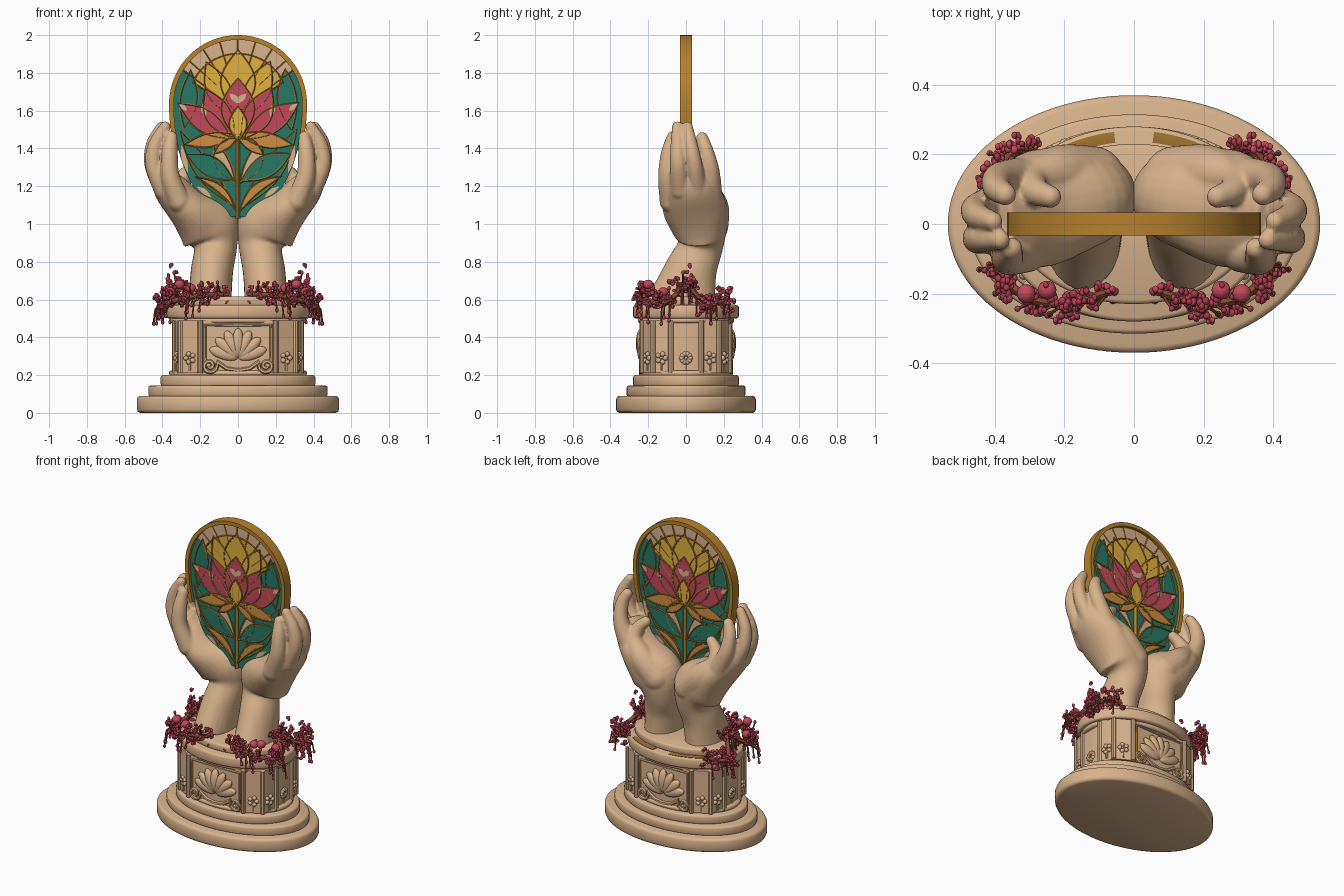
import bpy, bmesh, math, random
from mathutils import Vector, Matrix

random.seed(7)
if bpy.data.objects.get("Cube"):
    bpy.data.objects.remove(bpy.data.objects["Cube"])

def material(name, *rgb):
    m = bpy.data.materials.new(name)
    m.use_nodes = True
    m.diffuse_color = (*rgb, 1)
    m.node_tree.nodes["Principled BSDF"].inputs["Base Color"].default_value = (*rgb, 1)
    return m

STONE = material("warm stone", 0.69, 0.45, 0.26)
GOLD = material("old gold", 0.47, 0.22, 0.025)
LEAD = material("dark gold leading", 0.36, 0.17, 0.03)
YELLOW = material("yellow glass", 0.76, 0.44, 0.05)
PINK = material("pink", 0.56, 0.065, 0.11)
TEAL = material("teal glass", 0.02, 0.19, 0.13)
ORANGE = material("orange glass", 0.62, 0.27, 0.05)
CRIMSON = material("crimson", 0.42, 0.045, 0.075)
BROWN = material("brown vine", 0.24, 0.07, 0.03)

def finish(name, bm, mat, angle=40, axes=None):
    bmesh.ops.recalc_face_normals(bm, faces=bm.faces)
    me = bpy.data.meshes.new(name)
    bm.to_mesh(me)
    bm.free()
    me.materials.append(mat)
    ob = bpy.data.objects.new(name, me)
    bpy.context.collection.objects.link(ob)
    bpy.ops.object.select_all(action='DESELECT')
    ob.select_set(True)
    bpy.context.view_layer.objects.active = ob
    bpy.ops.object.shade_smooth_by_angle(angle=math.radians(angle))
    if axes:
        mirror(ob, axes)
    return ob

def mirror(ob, axes):
    mod = ob.modifiers.new("mirror", 'MIRROR')
    mod.use_axis = [a in axes for a in "xyz"]
    mod.use_mirror_merge = False

def skin(bm, rings):
    """Join rings of points into a closed, capped surface."""
    rows = [[bm.verts.new(p) for p in ring] for ring in rings]
    n = len(rows[0])
    for lo, hi in zip(rows, rows[1:]):
        for i in range(n):
            bm.faces.new((lo[i], lo[(i + 1) % n], hi[(i + 1) % n], hi[i]))
    bm.faces.new(rows[0][::-1])
    bm.faces.new(rows[-1])

def spline(pts, steps):
    """Catmull-Rom through points of any dimension."""
    p, out = [Vector(q) for q in [pts[0], *pts, pts[-1]]], []
    for a, b, c, d in zip(p, p[1:], p[2:], p[3:]):
        for t in [k / steps for k in range(steps)]:
            out.append(0.5 * (2 * b + (c - a) * t + (2 * a - 5 * b + 4 * c - d) * t * t
                              + (3 * b - a - 3 * c + d) * t ** 3))
    return out + [p[-1]]

def tube(bm, pts, radii, sides=6):
    """Sweep an ellipse along pts; radii are (across, along y) pairs or one number."""
    pts, rings = [Vector(p) for p in pts], []
    if not isinstance(radii, list):
        radii = [(radii, radii)] * len(pts)
    for i, p in enumerate(pts):
        t = (pts[min(i + 1, len(pts) - 1)] - pts[max(i - 1, 0)]).normalized()
        a = t.cross(Vector((0, 1, 0)))
        a = a.normalized() if a.length > 0.05 else Vector((1, 0, 0))
        b, (w, d) = t.cross(a).normalized(), radii[i]
        angles = [math.tau * k / sides for k in range(sides)]
        rings.append([p + a * w * math.cos(u) + b * d * math.sin(u) for u in angles])
    skin(bm, rings)

def blob(bm, c, size, tilt=0, sub=2):
    m = Matrix.Translation(c) @ Matrix.Rotation(tilt, 4, 'Y') @ Matrix.Diagonal((*size, 1))
    bmesh.ops.create_icosphere(bm, subdivisions=sub, radius=1, matrix=m)

# Oval stepped pedestal
def tier(name, rx, ry, z0, z1, r=0.012):
    bm = bmesh.new()
    prof = [(r, z0), (r * 0.3, z0 + r * 0.3), (0, z0 + r), (0, z1 - r), (r * 0.3, z1 - r * 0.3), (r, z1)]
    angles = [math.tau * k / 96 for k in range(96)]
    skin(bm, [[((rx - i) * math.cos(u), (ry - i) * math.sin(u), z) for u in angles] for i, z in prof])
    finish(name, bm, STONE, 50)

tier("base_step_lower", 0.535, 0.37, 0, 0.09, 0.018)
tier("base_step_middle", 0.475, 0.315, 0.085, 0.145)
tier("base_step_upper", 0.41, 0.28, 0.14, 0.2)
tier("drum_foot", 0.365, 0.25, 0.195, 0.225)
tier("cap_neck", 0.36, 0.255, 0.475, 0.505)
tier("cap_ledge", 0.38, 0.28, 0.5, 0.57)
tier("cap_top", 0.34, 0.23, 0.565, 0.615)

# Faceted drum with pilasters
corners = [(0.2, 0.232), (0.305, 0.175), (0.335, 0.08)]
plan = corners + [(x, -y) for x, y in corners[::-1]]
plan += [(-x, -y) for x, y in plan]
bm = bmesh.new()
skin(bm, [[(x, y, z) for x, y in plan] for z in (0.21, 0.49)])
finish("drum", bm, STONE, 20)
bm = bmesh.new()
for x, y in corners:
    tube(bm, [(x, y, 0.21), (x, y, 0.49)], 0.014, 8)
finish("pilasters", bm, STONE, axes="xy")

# Carved lotus, scrolls, frame and small flowers on the drum, gilded on the sides
bm = bmesh.new()
for k in (-3, 3, -2, 2, -1, 1, 0):
    u = k * 0.42
    blob(bm, (0.08 * math.sin(u), -0.236, 0.29 + 0.08 * math.cos(u)), (0.032, 0.03 - 0.003 * abs(k), 0.078), u, 3)
for s in (1, -1):
    coil = [(s * (0.15 + (0.042 - 0.0018 * k) * math.cos(k * 0.5 + 2.6)), -0.238,
             0.25 + (0.042 - 0.0018 * k) * math.sin(k * 0.5 + 2.6)) for k in range(20)]
    tube(bm, [(0, -0.238, 0.225), (s * 0.06, -0.238, 0.235)] + coil, 0.011)
    tube(bm, [(s * 0.175, -0.234, 0.23), (s * 0.175, -0.234, 0.465), (0, -0.234, 0.465)], 0.009)
    for x, y, dx, dy in ((0.255, 0.205, 0.9, 0.45), (0.322, 0.13, 0.3, 0.95), (0.336, 0, 0, 1)):
        for u in [k * math.tau / 5 for k in range(5)]:
            c = math.cos(u) * 0.022
            blob(bm, (s * (x + c * dx), c * dy - y, 0.29 + 0.022 * math.sin(u)), (0.014, 0.014, 0.014))
        tube(bm, [(s * x, -y, 0.29), (s * x, -y, 0.225)], 0.007)
carving = finish("drum_carving", bm, STONE, axes="y")
carving.data.materials.append(GOLD)
for face in carving.data.polygons:
    face.material_index = int(abs(face.normal.x) > 0.8 and face.center.y < -0.23)

# Cupped hands: forearm, palm and fingers fused, then mirrored
bm = bmesh.new()
arm = [(0.15, -0.02, 0.59, 0.115, 0.18), (0.138, 0.025, 0.75, 0.112, 0.14), (0.12, 0.075, 0.88, 0.116, 0.12),
       (0.155, 0.075, 0.98, 0.165, 0.145), (0.27, 0.045, 1.09, 0.112, 0.17), (0.36, 0.025, 1.19, 0.09, 0.14),
       (0.4, 0.01, 1.26, 0.06, 0.1)]
digits = [
    [(0.32, 0.13, 1.14, 0.065), (0.385, 0.13, 1.28, 0.048), (0.395, 0.105, 1.39, 0.04), (0.37, 0.085, 1.455, 0.032)],
    [(0.39, 0.06, 1.18, 0.055), (0.452, 0.045, 1.31, 0.043), (0.45, 0.024, 1.42, 0.038), (0.405, 0.008, 1.515, 0.028)],
    [(0.39, -0.03, 1.18, 0.055), (0.446, -0.04, 1.31, 0.046), (0.435, -0.042, 1.42, 0.04), (0.385, -0.045, 1.515, 0.029)],
    [(0.31, -0.08, 1.12, 0.06), (0.358, -0.098, 1.25, 0.05), (0.362, -0.09, 1.37, 0.044), (0.352, -0.07, 1.46, 0.032)],
    [(0.12, 0.13, 0.99, 0.095), (0.22, 0.145, 1.09, 0.082), (0.29, 0.125, 1.18, 0.052), (0.285, 0.095, 1.25, 0.042),
     (0.24, 0.078, 1.3, 0.032)]]
path = spline(arm, 6)
tube(bm, [p[:3] for p in path], [tuple(p[3:5]) for p in path], 28)
for path in [spline(d, 6) for d in digits]:
    tube(bm, [p[:3] for p in path], [(p[3], p[3]) for p in path], 16)
    for end in (path[0], path[-1]):
        blob(bm, end[:3], (end[3],) * 3, 0, 3)
hand = finish("hands", bm, STONE, 180)
mod = hand.modifiers.new("fuse", 'REMESH')
mod.mode, mod.voxel_size, mod.use_smooth_shade = 'VOXEL', 0.008, True
hand.modifiers.new("soften", 'SMOOTH').iterations = 4
mirror(hand, "x")

# Arched window: gold rim over the top, oval teal pane
def oval(u, inset):
    h = 0.365 if math.sin(u) > 0 else 0.62
    return (0.365 - inset) * math.cos(u), 1.635 + (h - inset) * math.sin(u)

def prism(bm, outline, depth):
    skin(bm, [[(x, y, z) for x, z in outline] for y in (-depth, depth)])

bm = bmesh.new()
section = ((0, -0.033), (0, 0.033), (0.025, 0.033), (0.025, -0.033))
skin(bm, [[(x, y, z) for i, y in section for x, z in [oval(math.radians(a), i)]] for a in range(-24, 205, 4)])
finish("window_rim", bm, GOLD)
bm = bmesh.new()
prism(bm, [oval(math.radians(a), 0.02) for a in range(0, 360, 5)], 0.012)
finish("window_pane", bm, TEAL)

# Stained glass fans, petals, leaves and pale patches; dark gold leading round all but the patches
def leaf(base, tip, a, b, n=10):
    base, d = Vector(base), Vector(tip) - Vector(base)
    side = Vector((-d.y, d.x)).normalized()
    edge = lambda k, w: base + d * (k / n) + side * w * math.sin(math.pi * k / n)
    return [edge(k, a) for k in range(n)] + [edge(k, -b) for k in range(n, 0, -1)]

def fan(r, spread):
    angles = [math.radians(spread) * k / 12 for k in range(-12, 13)]
    return [Vector((0, 1.6))] + [Vector((r * math.sin(u), 1.635 + r * math.cos(u))) for u in angles]

shapes = [(STONE, 0, fan(0.345, 58)), (YELLOW, 1, fan(0.265, 64))]
shapes += [(mat, layer, leaf(*spec)) for mat, layer, *spec in (
    (TEAL, 2, (0.285, 1.5), (0.25, 1.82), 0.055, 0.04),
    (TEAL, 0, (0.02, 1.09), (0.31, 1.5), 0.03, 0.07),
    (STONE, 1, (0.012, 1.22), (0.12, 1.44), 0.02, 0.06),
    (YELLOW, 3, (0.03, 1.57), (0.17, 1.86), 0.06, 0.07),
    (YELLOW, 4, (0, 1.58), (0, 1.92), 0.09, 0.09),
    (PINK, 5, (0.03, 1.45), (0.32, 1.64), 0.06, 0.06),
    (PINK, 6, (0.02, 1.45), (0.175, 1.72), 0.06, 0.08),
    (PINK, 7, (0, 1.45), (0, 1.77), 0.085, 0.085),
    (YELLOW, 9, (0, 1.44), (0, 1.62), 0.045, 0.045),
    (ORANGE, 7, (0.01, 1.475), (0.285, 1.42), 0.035, 0.04),
    (ORANGE, 8, (0, 1.46), (0.13, 1.37), 0.03, 0.02),
    (TEAL, 4, (0.02, 1.23), (0.275, 1.37), 0.06, 0.05),
    (ORANGE, 5, (0.01, 1.07), (0.23, 1.25), 0.055, -0.015))]
patches = [(STONE, layer, leaf(*spec)) for layer, *spec in (
    (8, (-0.01, 1.64), (0.045, 1.69), 0.016, 0.016), (7, (0.17, 1.57), (0.19, 1.64), 0.012, 0.016),
    (6, (0.27, 1.6), (0.315, 1.635), 0.015, 0.012), (3, (0.265, 1.27), (0.3, 1.42), 0.012, 0.015),
    (3, (0.14, 1.14), (0.22, 1.2), 0.015, 0.01))]
lead, panes = bmesh.new(), {}
for mat, layer, outline in shapes + patches:
    depth = 0.013 + 0.0012 * layer
    symmetric = abs(sum(p.x for p in outline)) < 0.001
    for s in (1,) if symmetric else (1, -1):
        line = [(s * p.x, p.y) for p in outline]
        prism(panes.setdefault(mat, bmesh.new()), line, depth)
        for y in (-depth, depth) if (mat, layer, outline) in shapes else ():
            tube(lead, [(x, y, z) for x, z in line + line[:1]], 0.005, 5)
for mat, bm in panes.items():
    finish("window_" + mat.name.replace(" ", "_"), bm, mat, 20)
for y in (-0.013, 0.013):
    for u in [k * 0.28 for k in range(-3, 4)]:
        tube(lead, [(r * math.sin(u), y, 1.635 + r * math.cos(u)) for r in (0.15, 0.25, 0.345)], 0.005, 5)
finish("window_leading", lead, LEAD, 60)
bm = bmesh.new()
tube(bm, [(0, 0, 1.03), (0, 0, 1.25), (0, 0, 1.46)], [(0.013, 0.026)] * 3, 8)
finish("window_stem", bm, GOLD)

# Blossom garlands round the wrists, with a stained strip along the back ledge
trail = spline([(0.08, -0.2, 0.63), (0.2, -0.23, 0.62), (0.31, -0.21, 0.6), (0.39, -0.13, 0.58), (0.35, -0.06, 0.62),
                (0.3, 0, 0.69), (0.36, 0.07, 0.61), (0.4, 0.14, 0.58), (0.35, 0.2, 0.59), (0.29, 0.22, 0.59)], 8)
blossoms, vines, stain = {CRIMSON: bmesh.new(), PINK: bmesh.new()}, bmesh.new(), bmesh.new()
tube(vines, trail, 0.014)
arc = [math.radians(a) for a in range(45, 82, 3)]
tube(stain, [(0.355 * math.cos(u), 0.252 * math.sin(u), 0.57) for u in arc], [(0.004, 0.018)] * len(arc))
for i in range(135):
    c = random.choice(trail) + Vector([random.gauss(0, s) for s in (0.026, 0.022, 0.034)])
    r, bm = random.uniform(0.008, 0.013), blossoms[PINK if i % 4 == 0 else CRIMSON]
    for k in range(5):
        offset = Vector([random.uniform(-1, 1) for a in range(3)]).normalized()
        blob(bm, c + offset * r, (r, r, r * 0.7), random.uniform(0, 3))
for c in ((0.31, -0.2, 0.68), (0.25, -0.19, 0.66), (0.36, -0.12, 0.64)):
    blob(blossoms[PINK], c, (0.027, 0.027, 0.025), 0, 3)
for i in range(40):
    p = random.choice(trail)
    out = Vector((p.x, p.y * 0.6, 0)).normalized() * random.uniform(0.02, 0.06)
    drop = Vector((0, 0, random.choice((-0.11, -0.08, -0.05, 0.06))))
    tube(vines, [p, p + out * 0.8 + drop * 0.3, p + out + drop], 0.005, 5)
    blob(blossoms[CRIMSON], p + out + drop, (0.009, 0.009, 0.012))
for mat, bm in blossoms.items():
    finish("garland_blossoms_" + mat.name, bm, mat, 60, "x")
finish("garland_vines", vines, BROWN, 60, "x")
finish("ledge_stain", stain, LEAD, 60, "x")
